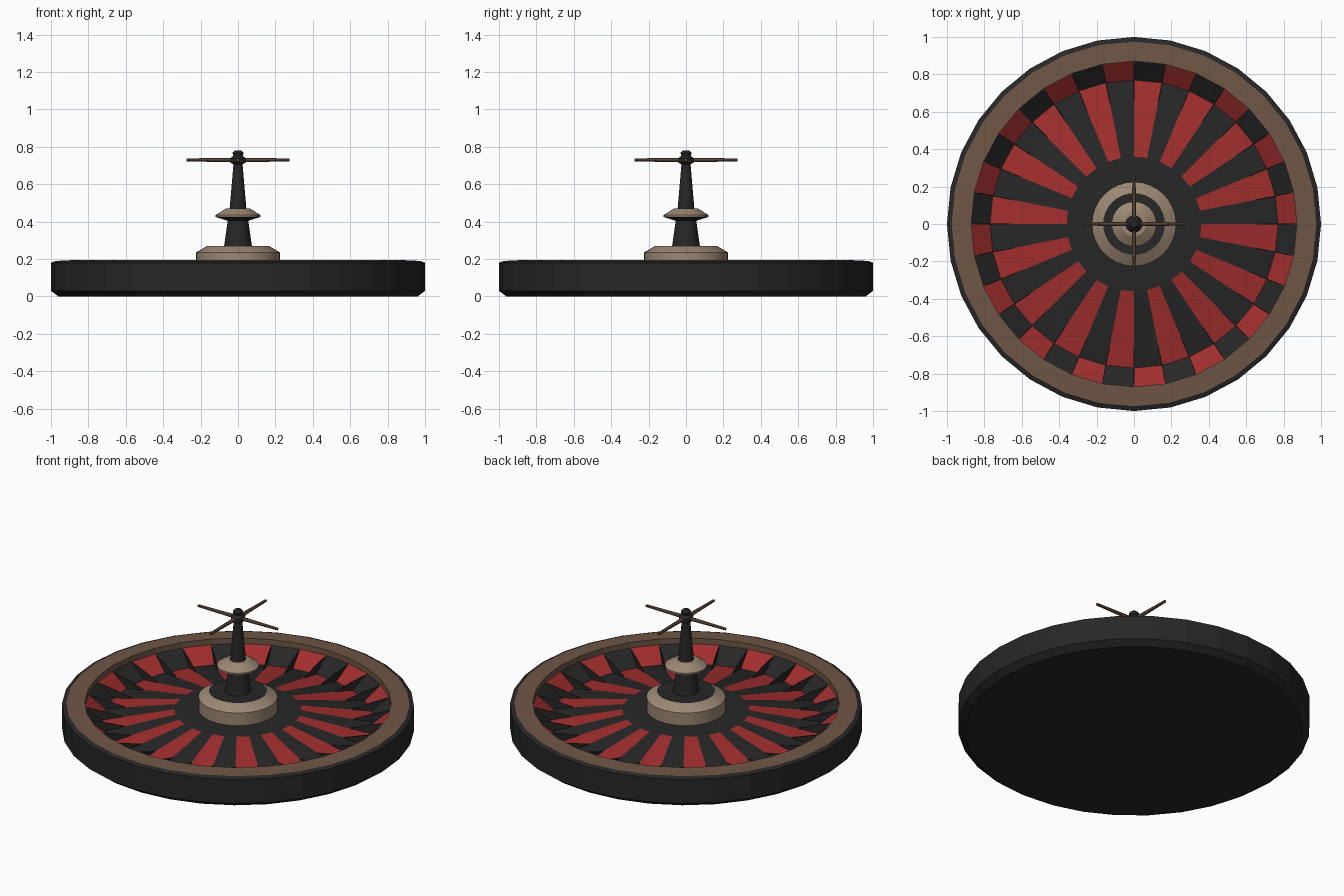
import bpy, bmesh
from math import sin, cos, pi
from mathutils import Matrix

if "Cube" in bpy.data.objects:
    bpy.data.objects.remove(bpy.data.objects["Cube"])


def material(name, rgb):
    m = bpy.data.materials.new(name)
    m.diffuse_color = (*rgb, 1)
    m.use_nodes = True
    m.node_tree.nodes["Principled BSDF"].inputs["Base Color"].default_value = m.diffuse_color
    return m


BLACK = material("black", (0.020, 0.020, 0.020))
RED = material("red", (0.36, 0.027, 0.027))
BROWN = material("brown_wood", (0.16, 0.095, 0.06))
TAN = material("tan_metal", (0.33, 0.245, 0.17))


def finish(bm, name, mats, smooth=False):
    me = bpy.data.meshes.new(name)
    bm.to_mesh(me)
    bm.free()
    ob = bpy.data.objects.new(name, me)
    bpy.context.collection.objects.link(ob)
    for m in mats:
        me.materials.append(m)
    if smooth:
        bpy.ops.object.select_all(action='DESELECT')
        ob.select_set(True)
        bpy.context.view_layer.objects.active = ob
        bpy.ops.object.shade_smooth_by_angle(angle=0.5)
    return ob


def lathe(name, profile, mats, sides=32, pick=None, smooth=False):
    """Revolve (r, z) points; pick(segment, sector) returns a material slot."""
    bm = bmesh.new()
    rings = [[bm.verts.new((r * cos(2 * pi * k / sides), r * sin(2 * pi * k / sides), z))
              for k in range(sides)] for r, z in profile]
    for j in range(len(rings) - 1):
        a, b = rings[j], rings[j + 1]
        for k in range(sides):
            n = (k + 1) % sides
            f = bm.faces.new((a[k], a[n], b[n], b[k]))
            f.material_index = pick(j, k) if pick else 0
    bmesh.ops.remove_doubles(bm, verts=bm.verts, dist=1e-5)
    return finish(bm, name, mats, smooth)


# Outer bowl: black body with a brown top ring and inner lip
lathe("bowl", [(0, 0), (0.96, 0), (1, 0.03), (1, 0.18), (0.975, 0.19), (0.87, 0.195), (0.87, 0.16)],
      [BLACK, BROWN], pick=lambda j, k: 1 if j >= 4 else 0)

# Checkered wheel: steep pocket ring, shallow cone, plain black centre
lathe("wheel_face", [(0.87, 0.16), (0.77, 0.08), (0.36, 0.15), (0, 0.165)], [BLACK, RED],
      pick=lambda j, k: (k % 2 == 0, k % 2 == 1, False)[j])

# Thin frets standing between the pockets
bm = bmesh.new()
for k in range(32):
    a = 2 * pi * k / 32
    out = []
    for s in (-1, 1):
        out.append([bm.verts.new((r * cos(a) - s * 0.002 * sin(a), r * sin(a) + s * 0.002 * cos(a), z))
                    for r, z in [(0.65, 0.10), (0.77, 0.078), (0.87, 0.158), (0.77, 0.135)]])
    lo, hi = out
    bm.faces.new(lo)
    bm.faces.new(hi[::-1])
    for i in range(4):
        n = (i + 1) % 4
        bm.faces.new((lo[n], lo[i], hi[i], hi[n]))
bmesh.ops.recalc_face_normals(bm, faces=bm.faces)
finish(bm, "pocket_frets", [BLACK])

# Hub base
lathe("hub_base", [(0.225, 0.15), (0.225, 0.235), (0.165, 0.27), (0, 0.27)], [TAN, BLACK],
      pick=lambda j, k: int(j == 2), smooth=True)

# Turned spindle with flared collar
lathe("lower_column", [(0.075, 0.265), (0.055, 0.405), (0.12, 0.425)], [BLACK], smooth=True)
lathe("collar", [(0.12, 0.425), (0.12, 0.435), (0.065, 0.47), (0.03, 0.47)], [TAN], smooth=True)
lathe("upper_column", [(0.045, 0.465), (0.024, 0.71), (0, 0.71)], [BLACK], smooth=True)
lathe("top_knob", [(0.022, 0.705), (0.04, 0.715), (0.042, 0.738), (0.025, 0.752),
                   (0.03, 0.768), (0.018, 0.78), (0, 0.78)], [BLACK], sides=16, smooth=True)

# Four tapered handle arms
bm = bmesh.new()
for k in range(4):
    m = (Matrix.Rotation(k * pi / 2, 4, 'Z') @ Matrix.Translation((0.1475, 0, 0.73))
         @ Matrix.Rotation(pi / 2, 4, 'Y'))
    bmesh.ops.create_cone(bm, cap_ends=True, segments=8, radius1=0.012, radius2=0.008,
                          depth=0.255, matrix=m)
finish(bm, "handle_arms", [BROWN], smooth=True)
